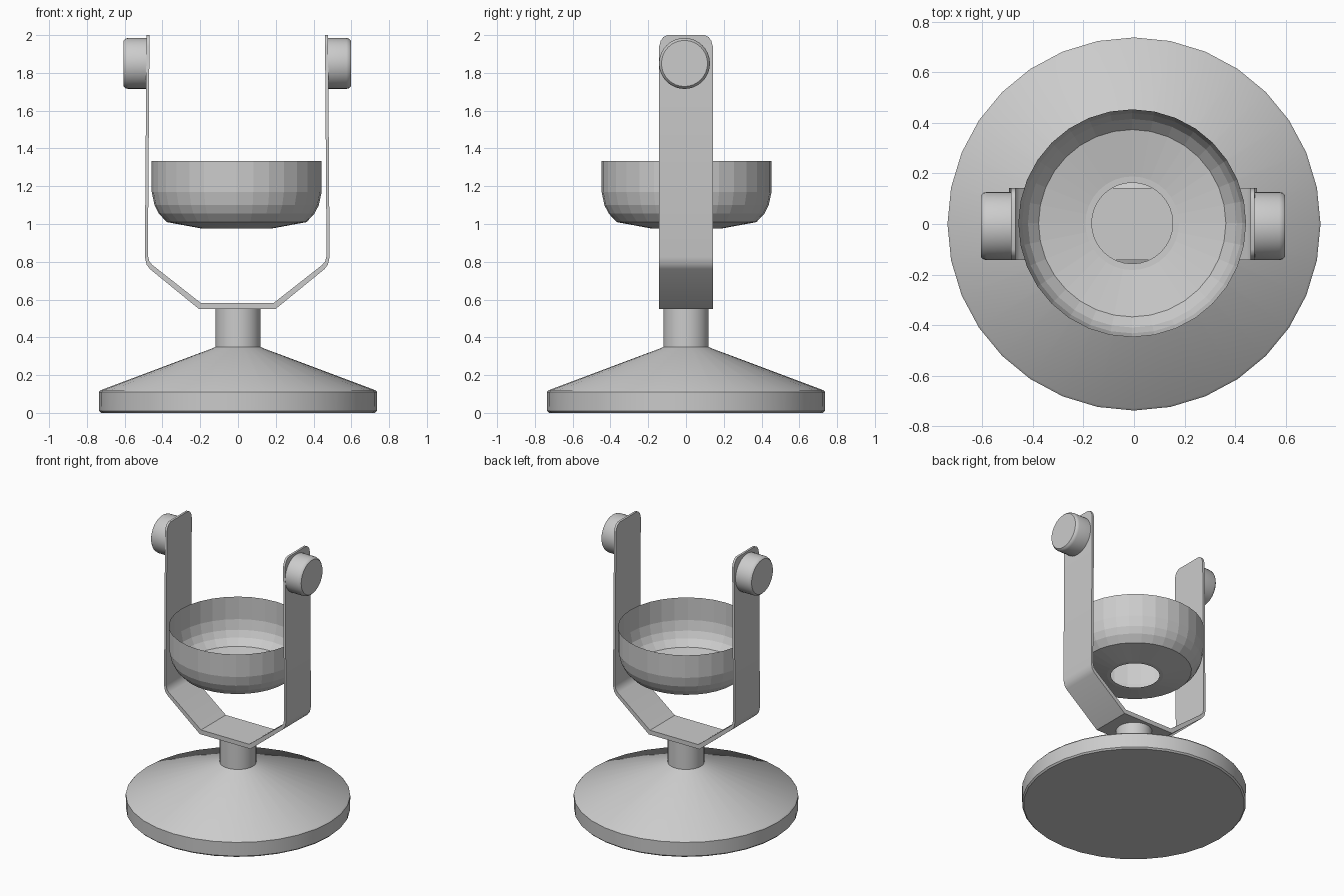
import bpy, bmesh, math
from mathutils import Matrix

if "Cube" in bpy.data.objects:
    bpy.data.objects.remove(bpy.data.objects["Cube"])

SEG = 32
CX = -0.004  # sideways centre of bowl and bracket

grey = bpy.data.materials.new("light grey")
grey.diffuse_color = (0.6, 0.6, 0.6, 1)
grey.use_nodes = True
grey.node_tree.nodes["Principled BSDF"].inputs["Base Color"].default_value = grey.diffuse_color


def finish(name, bm, smooth=True, recalc=True):
    if recalc:
        bmesh.ops.recalc_face_normals(bm, faces=bm.faces)
    mesh = bpy.data.meshes.new(name)
    bm.to_mesh(mesh)
    bm.free()
    ob = bpy.data.objects.new(name, mesh)
    bpy.context.collection.objects.link(ob)
    mesh.materials.append(grey)
    if smooth:
        bpy.ops.object.select_all(action='DESELECT')
        ob.select_set(True)
        bpy.context.view_layer.objects.active = ob
        bpy.ops.object.shade_smooth_by_angle(angle=math.radians(30))
    return ob


def lathe(name, profile, caps=(True, True), matrix=Matrix(), smooth=True):
    """Revolve (radius, height) points, listed bottom to top, around z."""
    bm = bmesh.new()
    rings = []
    for r, z in profile:
        rings.append([bm.verts.new((r * math.cos(2 * math.pi * i / SEG),
                                    r * math.sin(2 * math.pi * i / SEG), z))
                      for i in range(SEG)])
    for a, b in zip(rings, rings[1:]):
        for i in range(SEG):
            j = (i + 1) % SEG
            bm.faces.new((a[i], a[j], b[j], b[i]))
    if caps[0]:
        bm.faces.new(rings[0][::-1])
    if caps[1]:
        bm.faces.new(rings[-1])
    bm.transform(matrix)
    return finish(name, bm, smooth, recalc=all(caps))


# Weighted conical foot with rounded rim, and the stem rising from it
lathe("base", [(0.725, 0), (0.735, 0.01), (0.737, 0.11), (0.728, 0.12),
               (0.135, 0.342), (0.12, 0.35), (0.12, 0.555)])

# Thin open bowl with a round hole in its floor
lathe("bowl", [(0.16, 0.975), (0.185, 0.976), (0.37, 1.01), (0.412, 1.055),
               (0.435, 1.10), (0.45, 1.17), (0.45, 1.333)],
      caps=(False, False), matrix=Matrix.Translation((CX - 0.003, 0.003, 0)),
      smooth=False)

# Bent strap: outer (x, z), inner (x, z), half width, for one side
stations = [
    (0.203, 0.55, 0.193, 0.582, 0.142),
    (0.463, 0.762, 0.448, 0.782, 0.142),
    (0.480, 0.785, 0.465, 0.800, 0.142),
    (0.489, 0.825, 0.473, 0.832, 0.142),
    (0.481, 1.94, 0.465, 1.94, 0.142),
    (0.481, 1.97, 0.465, 1.97, 0.134),
    (0.481, 1.99, 0.465, 1.99, 0.120),
    (0.481, 2.00, 0.465, 2.00, 0.100),
]
path = [(-a, b, -c, d, w) for a, b, c, d, w in reversed(stations)] + stations
bm = bmesh.new()
loops = [[bm.verts.new(p) for p in ((CX + a, -w, b), (CX + a, w, b),
                                    (CX + c, w, d), (CX + c, -w, d))]
         for a, b, c, d, w in path]
for p, q in zip(loops, loops[1:]):
    for i in range(4):
        j = (i + 1) % 4
        bm.faces.new((p[i], p[j], q[j], q[i]))
bm.faces.new(loops[0])
bm.faces.new(loops[-1])
finish("bracket", bm)

# Clamp knobs on the outside of both arm tips
for side, label in ((-1, "left"), (1, "right")):
    m = (Matrix.Translation((CX + side * 0.480, -0.008, 1.85))
         @ Matrix.Rotation(side * math.pi / 2, 4, 'Y'))
    lathe(label + "_knob", [(0.135, 0), (0.135, 0.098), (0.131, 0.112),
                            (0.122, 0.121)], matrix=m)
